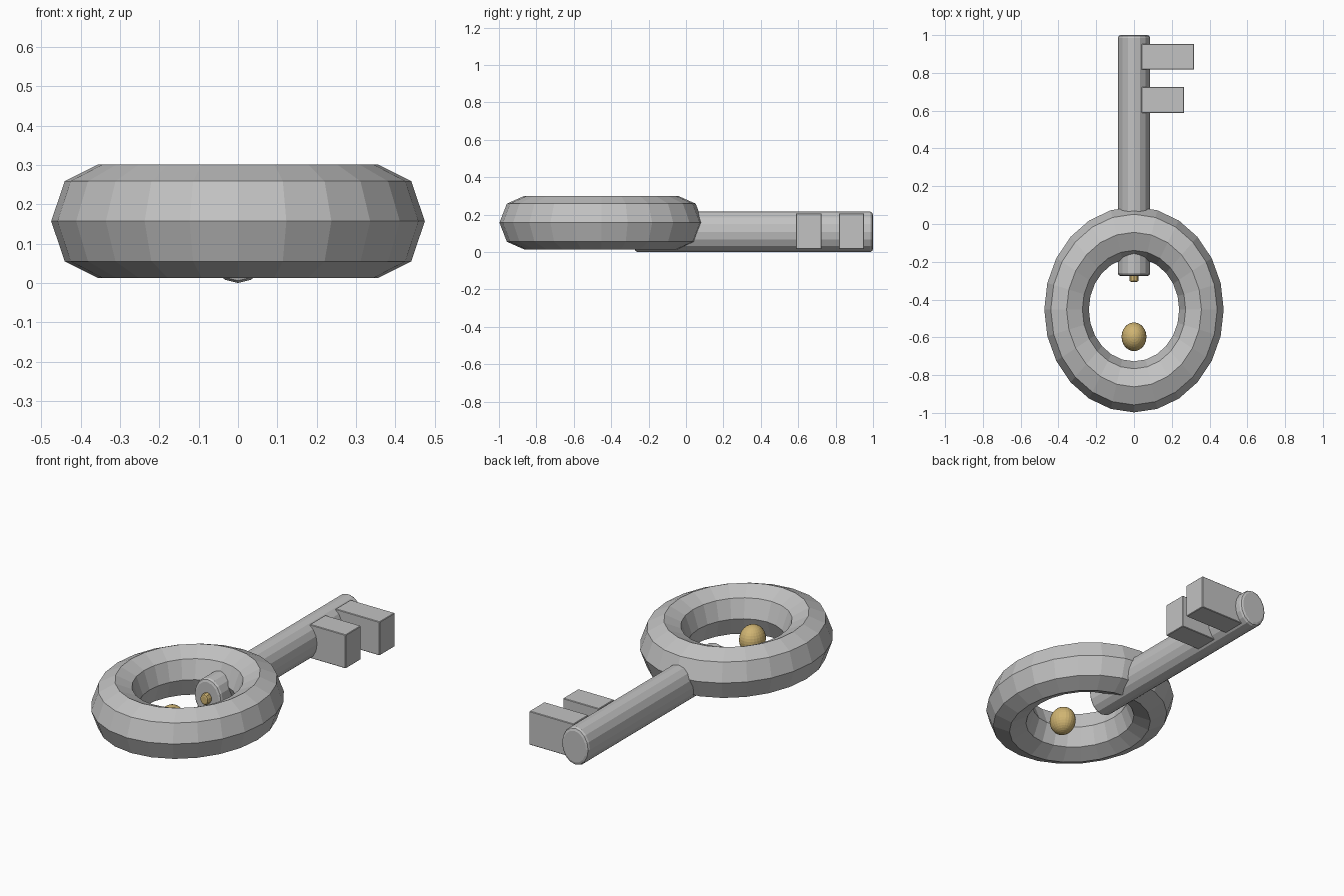
import bpy, bmesh, math
from mathutils import Matrix

if "Cube" in bpy.data.objects:
    bpy.data.objects.remove(bpy.data.objects["Cube"])


def material(name, rgb):
    m = bpy.data.materials.new(name)
    m.diffuse_color = (*rgb, 1)
    m.use_nodes = True
    m.node_tree.nodes["Principled BSDF"].inputs["Base Color"].default_value = m.diffuse_color
    return m


STEEL = material("steel grey", (0.54, 0.54, 0.54))
GOLD = material("pale gold", (0.63, 0.46, 0.17))


def finish(bm, name, mat):
    bmesh.ops.recalc_face_normals(bm, faces=bm.faces[:])
    me = bpy.data.meshes.new(name)
    bm.to_mesh(me)
    bm.free()
    me.materials.append(mat)
    ob = bpy.data.objects.new(name, me)
    bpy.context.collection.objects.link(ob)
    return ob


def rod(name, mat, rx, rz, y0, y1, z, bevel, sides):
    """Rod along y with rounded end rims; each profile point is (y, radius factor)."""
    b = bevel / rx
    prof = [(y0, 1 - b), (y0 + bevel * 0.3, 1 - b * 0.3), (y0 + bevel, 1),
            (y1 - bevel, 1), (y1 - bevel * 0.3, 1 - b * 0.3), (y1, 1 - b)]
    bm = bmesh.new()
    rings = []
    for y, f in prof:
        rings.append([bm.verts.new((rx * f * math.sin(2 * math.pi * i / sides), y,
                                    z + rz * f * math.cos(2 * math.pi * i / sides)))
                      for i in range(sides)])
    for a, c in zip(rings, rings[1:]):
        for i in range(sides):
            j = (i + 1) % sides
            bm.faces.new((a[i], a[j], c[j], c[i]))
    bm.faces.new(rings[0])
    bm.faces.new(rings[-1])
    return finish(bm, name, mat)


def box(name, mat, lo, hi):
    bm = bmesh.new()
    size = [h - l for l, h in zip(lo, hi)]
    mid = [(h + l) / 2 for l, h in zip(lo, hi)]
    bmesh.ops.create_cube(bm, size=1, matrix=Matrix.Translation(mid) @ Matrix.Diagonal((*size, 1)))
    bmesh.ops.bevel(bm, geom=bm.edges[:], offset=0.003, segments=1, affect='EDGES')
    return finish(bm, name, mat)


# Oval bow: faceted torus, 24 x 8
bm = bmesh.new()
N, M = 24, 8
grid = []
for i in range(N):
    a = 2 * math.pi * i / N
    row = []
    for k in range(M):
        t = 2 * math.pi * k / M
        r = 0.357 + 0.118 * math.cos(t)
        row.append(bm.verts.new((r * math.cos(a), -0.453 + 1.146 * r * math.sin(a),
                                 0.157 + 0.144 * math.sin(t))))
    grid.append(row)
for i in range(N):
    for k in range(M):
        i2, k2 = (i + 1) % N, (k + 1) % M
        bm.faces.new((grid[i][k], grid[i2][k], grid[i2][k2], grid[i][k2]))
finish(bm, "bow_ring", STEEL)

# Shaft, passing through the ring into its hole
rod("shaft", STEEL, 0.086, 0.108, -0.275, 1.0, 0.108, 0.015, 16)

# Two teeth of different length
for name, x1, y0, y1 in (("outer_tooth", 0.318, 0.817, 0.953), ("inner_tooth", 0.266, 0.587, 0.725)):
    box(name, STEEL, (0.04, y0, 0.016), (x1, y1, 0.207))

# Gold stud on the shaft end and gold bead in the hole
rod("gold_stud", GOLD, 0.026, 0.032, -0.306, -0.255, 0.108, 0.009, 10)
bm = bmesh.new()
bmesh.ops.create_uvsphere(bm, u_segments=24, v_segments=16, radius=1,
                          matrix=Matrix.Translation((0, -0.597, 0.11)) @ Matrix.Diagonal((0.066, 0.076, 0.078, 1)))
finish(bm, "gold_bead", GOLD)
